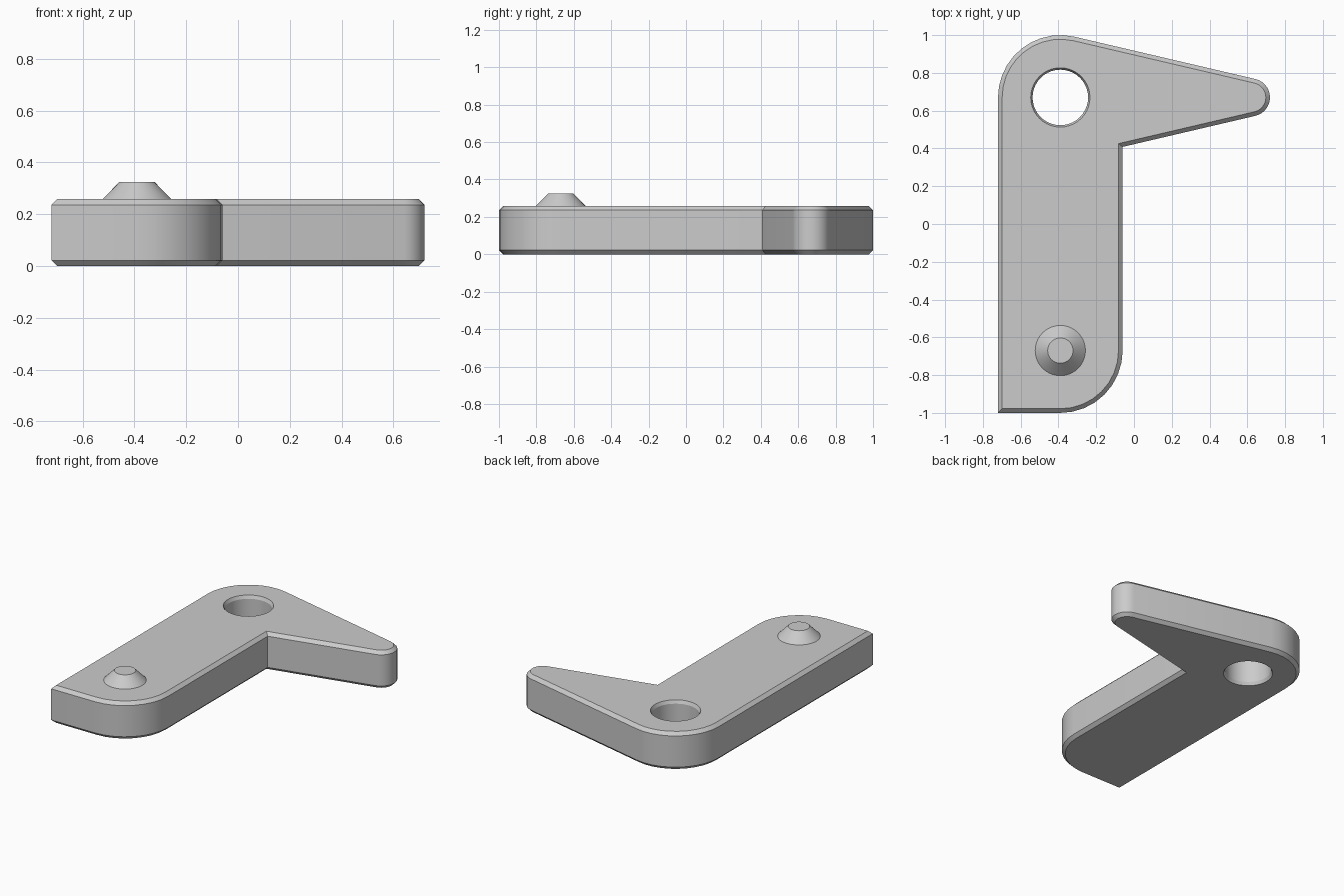
import bpy, bmesh, math

cube = bpy.data.objects.get("Cube")
if cube:
    bpy.data.objects.remove(cube, do_unlink=True)

# Main dimensions
HEIGHT, CHAMFER = 0.258, 0.022
LEFT, INNER, END = -0.72, -0.06, 1.0
ARM_X, PIVOT_Y = -0.39, 0.67
ARM_R, TIP_X, TIP_R = 0.33, 0.62, 0.10
HOLE_R, HOLE_BEVEL = 0.147, 0.01
SLOPE = math.asin((ARM_R - TIP_R) / (TIP_X - ARM_X))  # taper of the beak

grey = bpy.data.materials.new("plain grey")
grey.use_nodes = True
colour = (0.6, 0.6, 0.6, 1.0)
grey.diffuse_color = colour
grey.node_tree.nodes["Principled BSDF"].inputs["Base Color"].default_value = colour


def arc(cx, cy, r, start, end, steps):
    angles = [start + (end - start) * i / steps for i in range(steps + 1)]
    return [(cx + r * math.cos(a), cy + r * math.sin(a)) for a in angles]


def outline(d):
    """Clockwise lever outline, moved inward by d."""
    quarter = math.pi / 2
    pts = [(LEFT + d, -END + d)]
    pts += arc(ARM_X, PIVOT_Y, ARM_R - d, math.pi, quarter - SLOPE, 10)
    tip = arc(TIP_X, PIVOT_Y, TIP_R - d, quarter - SLOPE, SLOPE - quarter, 14)
    pts += tip
    x, (tx, ty) = INNER - d, tip[-1]
    pts.append((x, ty - (tx - x) * math.tan(SLOPE)))
    pts += arc(ARM_X, -PIVOT_Y, ARM_R - d, 0, -quarter, 8)
    return pts


def hole(r):
    return arc(ARM_X, PIVOT_Y, r, 0, math.tau, 40)[:-1]


def finish(bm, name):
    bmesh.ops.recalc_face_normals(bm, faces=bm.faces)
    mesh = bpy.data.meshes.new(name)
    bm.to_mesh(mesh)
    bm.free()
    mesh.materials.append(grey)
    obj = bpy.data.objects.new(name, mesh)
    bpy.context.collection.objects.link(obj)
    bpy.ops.object.select_all(action='DESELECT')
    obj.select_set(True)
    bpy.context.view_layer.objects.active = obj
    bpy.ops.object.shade_smooth_by_angle(angle=math.radians(20))
    return obj


def wall(bm, profiles):
    """Stack the (points, z) profiles into a wall; return its bottom and top rings."""
    rings = [[bm.verts.new((x, y, z)) for x, y in pts] for pts, z in profiles]
    for low, high in zip(rings, rings[1:]):
        for i in range(len(low)):
            j = (i + 1) % len(low)
            bm.faces.new((low[i], low[j], high[j], high[i]))
    return rings[0], rings[-1]


# Lever plate: chamfered outer wall, bevelled pivot hole, flat caps
levels = (0, CHAMFER, HEIGHT - CHAMFER, HEIGHT)
bm = bmesh.new()
outer = wall(bm, list(zip(map(outline, (CHAMFER, 0, 0, CHAMFER)), levels)))
rim = HOLE_R + HOLE_BEVEL
inner = wall(bm, list(zip(map(hole, (rim, HOLE_R, HOLE_R, rim)), levels)))
for side in (0, 1):
    edges = [bm.edges.get((ring[i - 1], ring[i]))
             for ring in (outer[side], inner[side]) for i in range(len(ring))]
    bmesh.ops.triangle_fill(bm, use_beauty=True, edges=edges)
finish(bm, "lever_plate")

# Raised conical stud near the front end
STUD_H = 0.067
bm = bmesh.new()
bmesh.ops.create_cone(bm, cap_ends=True, segments=40, radius1=0.133,
                      radius2=0.067, depth=STUD_H)
bmesh.ops.translate(bm, verts=bm.verts,
                    vec=(ARM_X, -PIVOT_Y, HEIGHT + STUD_H / 2))
base = [f for f in bm.faces if f.normal.z < -0.9]
bmesh.ops.delete(bm, geom=base, context='FACES_ONLY')
finish(bm, "stud")
